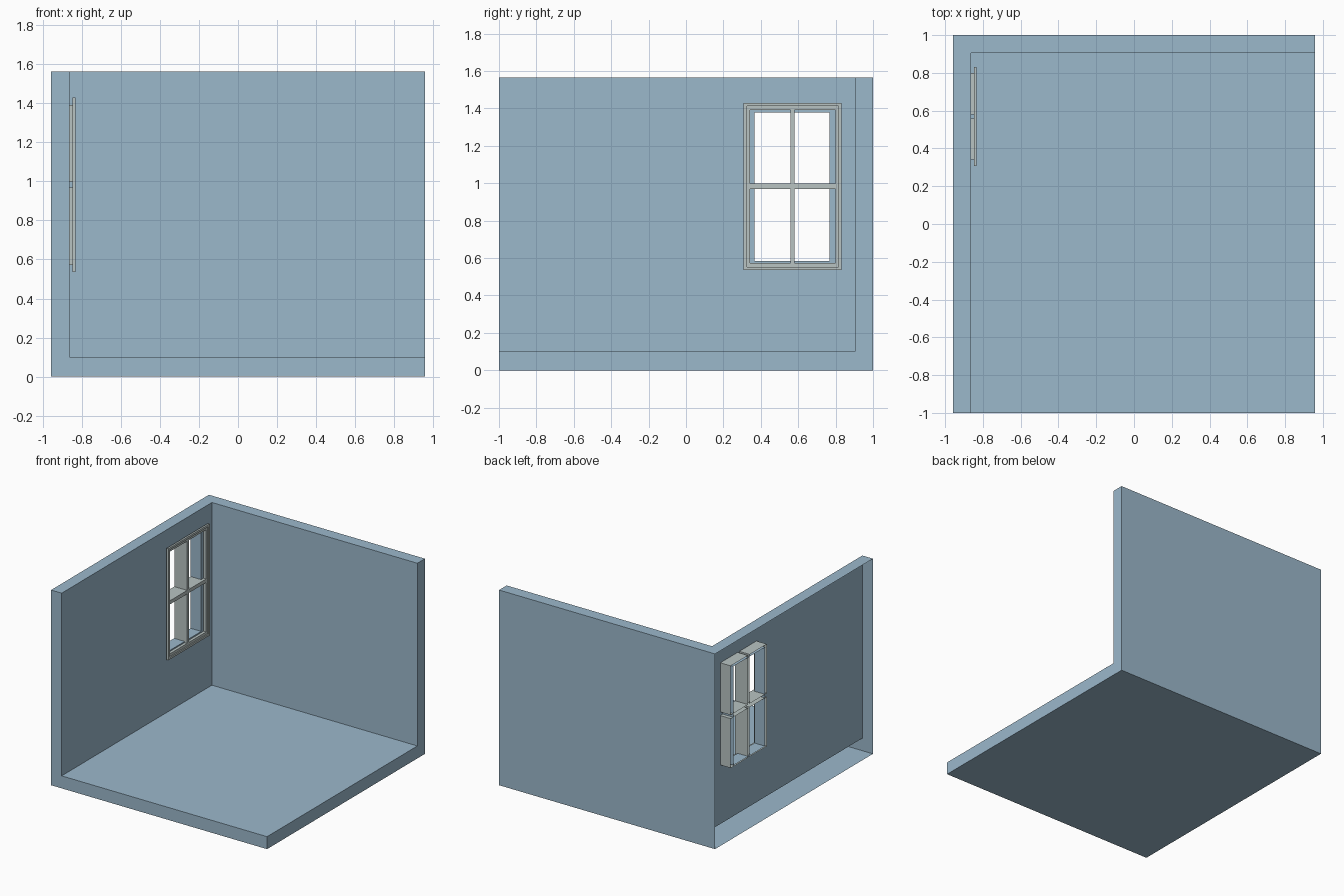
import bpy, bmesh

if "Cube" in bpy.data.objects:
    bpy.data.objects.remove(bpy.data.objects["Cube"])


def make_object(name, bm, color):
    bmesh.ops.remove_doubles(bm, verts=bm.verts[:], dist=1e-5)
    bmesh.ops.recalc_face_normals(bm, faces=bm.faces[:])
    mesh = bpy.data.meshes.new(name)
    bm.to_mesh(mesh)
    bm.free()
    mat = bpy.data.materials.new(name + "_paint")
    mat.diffuse_color = color
    mat.use_nodes = True
    mat.node_tree.nodes["Principled BSDF"].inputs["Base Color"].default_value = mat.diffuse_color
    mesh.materials.append(mat)
    obj = bpy.data.objects.new(name, mesh)
    bpy.context.collection.objects.link(obj)
    return obj


def face(bm, pts):
    return bm.faces.new([bm.verts.new(p) for p in pts])


def rect(x, y0, y1, z0, z1):
    return [(x, y0, z0), (x, y1, z0), (x, y1, z1), (x, y0, z1)]


def bridge(bm, a, b):
    """Four quads joining two rectangles: a tube or a flat ring."""
    for i in range(4):
        j = (i + 1) % 4
        face(bm, (a[i], a[j], b[j], b[i]))


def grid(bm, x, ys, zs):
    """Flat lattice in the wall plane with the pane cells left open."""
    for i in range(len(ys) - 1):
        for j in range(len(zs) - 1):
            if not (i % 2 and j % 2):
                face(bm, rect(x, ys[i], ys[i + 1], zs[j], zs[j + 1]))


# Room shell: floor, left wall and back wall, open on the outer left side
X0, X1, XI = -0.958, 0.958, -0.864
Y0, Y1, YI = -1.0, 1.0, 0.904
Z1, ZI = 1.565, 0.1
bm = bmesh.new()
face(bm, [(X0, Y0, 0), (X0, Y1, 0), (X1, Y1, 0), (X1, Y0, 0)])          # underside
face(bm, [(X0, Y1, 0), (X0, Y1, Z1), (X1, Y1, Z1), (X1, Y1, 0)])        # back
face(bm, [(XI, Y0, ZI), (X1, Y0, ZI), (X1, YI, ZI), (XI, YI, ZI)])      # floor top
face(bm, [(XI, YI, ZI), (X1, YI, ZI), (X1, YI, Z1), (XI, YI, Z1)])      # inner back
for pts in (
    [(X0, Y0, Z1), (XI, Y0, Z1), (XI, YI, Z1), (X1, YI, Z1), (X1, Y1, Z1), (X0, Y1, Z1)],
    [(X0, Y0, 0), (X1, Y0, 0), (X1, Y0, ZI), (XI, Y0, ZI), (XI, Y0, Z1), (X0, Y0, Z1)],
    [(X1, Y0, 0), (X1, Y1, 0), (X1, Y1, Z1), (X1, YI, Z1), (X1, YI, ZI), (X1, Y0, ZI)],
):
    face(bm, pts)                                                       # L-shaped ends
# Inner left wall with the window opening and its reveals
opening = (0.365, 0.768, 0.583, 1.377)
bridge(bm, rect(XI, Y0, YI, ZI, Z1), rect(XI, *opening))
bridge(bm, rect(XI, *opening), rect(X0, *opening))
make_object("room_shell", bm, (0.33, 0.48, 0.60, 1))

# Window frame: raised rim, recessed lattice, and a deep sleeve for each pane
front, recess, back, deep = -0.833, -0.842, -0.848, -0.956
outer = (0.308, 0.832, 0.535, 1.43)
inner = (0.325, 0.815, 0.552, 1.413)
ys = [0.341, 0.558, 0.580, 0.799]
zs = [0.573, 0.969, 0.998, 1.392]
bm = bmesh.new()
bridge(bm, rect(back, *outer), rect(front, *outer))
bridge(bm, rect(front, *outer), rect(front, *inner))
bridge(bm, rect(front, *inner), rect(recess, *inner))
grid(bm, recess, [inner[0], *ys, inner[1]], [inner[2], *zs, inner[3]])
grid(bm, back, [outer[0], *ys, outer[1]], [outer[2], *zs, outer[3]])
for i in (0, 2):
    for j in (0, 2):
        pane = (ys[i], ys[i + 1], zs[j], zs[j + 1])
        bridge(bm, rect(recess, *pane), rect(back, *pane))
        bridge(bm, rect(back, *pane), rect(deep, *pane))
make_object("window_frame", bm, (0.48, 0.55, 0.54, 1))
